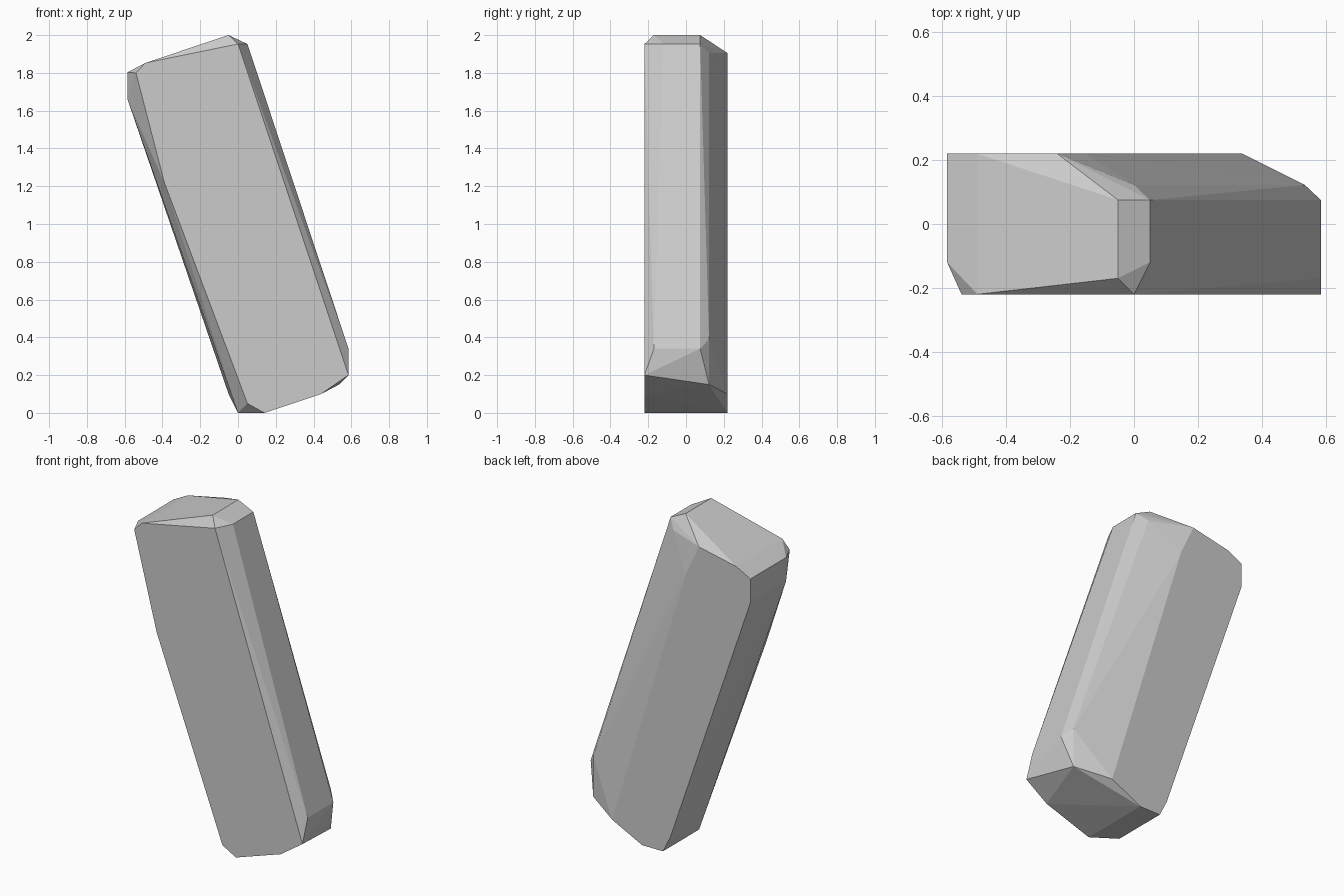
import bpy, bmesh, math

if "Cube" in bpy.data.objects:
    bpy.data.objects.remove(bpy.data.objects["Cube"])

HALF = 0.22  # half thickness of the slab

# Slab outlines as (x, z) profiles on the front and back planes
front = [(-0.54, 1.80), (-0.49, 1.853), (0, 1.953), (0.585, 0.20), (0.44, 0.10),
         (0.14, 0), (0.05, 0.05), (-0.39, 1.22)]
back = [(-0.49, 1.853), (-0.24, 1.905), (-0.15, 1.71), (0.34, 0.10), (0.14, 0),
        (0, 0), (-0.05, 0.10), (-0.585, 1.66), (-0.585, 1.803)]

# Chipped rim between the planes: (x, z, depths y)
rim = [(-0.05, 2.0, (-0.17, 0.075)),
       (0.05, 1.953, (-0.12, 0.075)),
       (0.0, 1.905, (0.122,)),
       (0.535, 0.39, (0.122,)),
       (0.585, 0.34, (-0.17, 0.075)),
       (0.535, 0.15, (0.122,)),
       (0.0, 0.0, (-0.125,)),
       (-0.05, 0.15, (-0.122,)),
       (-0.585, 1.66, (-0.12,)),
       (-0.585, 1.803, (-0.12,))]

bm = bmesh.new()
for outline, y in ((front, -HALF), (back, HALF)):
    for x, z in outline:
        bm.verts.new((x, y, z))
for x, z, depths in rim:
    for y in depths:
        bm.verts.new((x, y, z))

# Wrap into a faceted leaning stone slab
res = bmesh.ops.convex_hull(bm, input=bm.verts[:])
loose = [v for v in bm.verts if not v.link_faces]
bmesh.ops.delete(bm, geom=loose, context='VERTS')
bmesh.ops.dissolve_limit(bm, angle_limit=math.radians(1), verts=bm.verts[:], edges=bm.edges[:])
bmesh.ops.recalc_face_normals(bm, faces=bm.faces[:])

mesh = bpy.data.meshes.new("stone_slab")
bm.to_mesh(mesh)
bm.free()
slab = bpy.data.objects.new("stone_slab", mesh)
bpy.context.collection.objects.link(slab)
